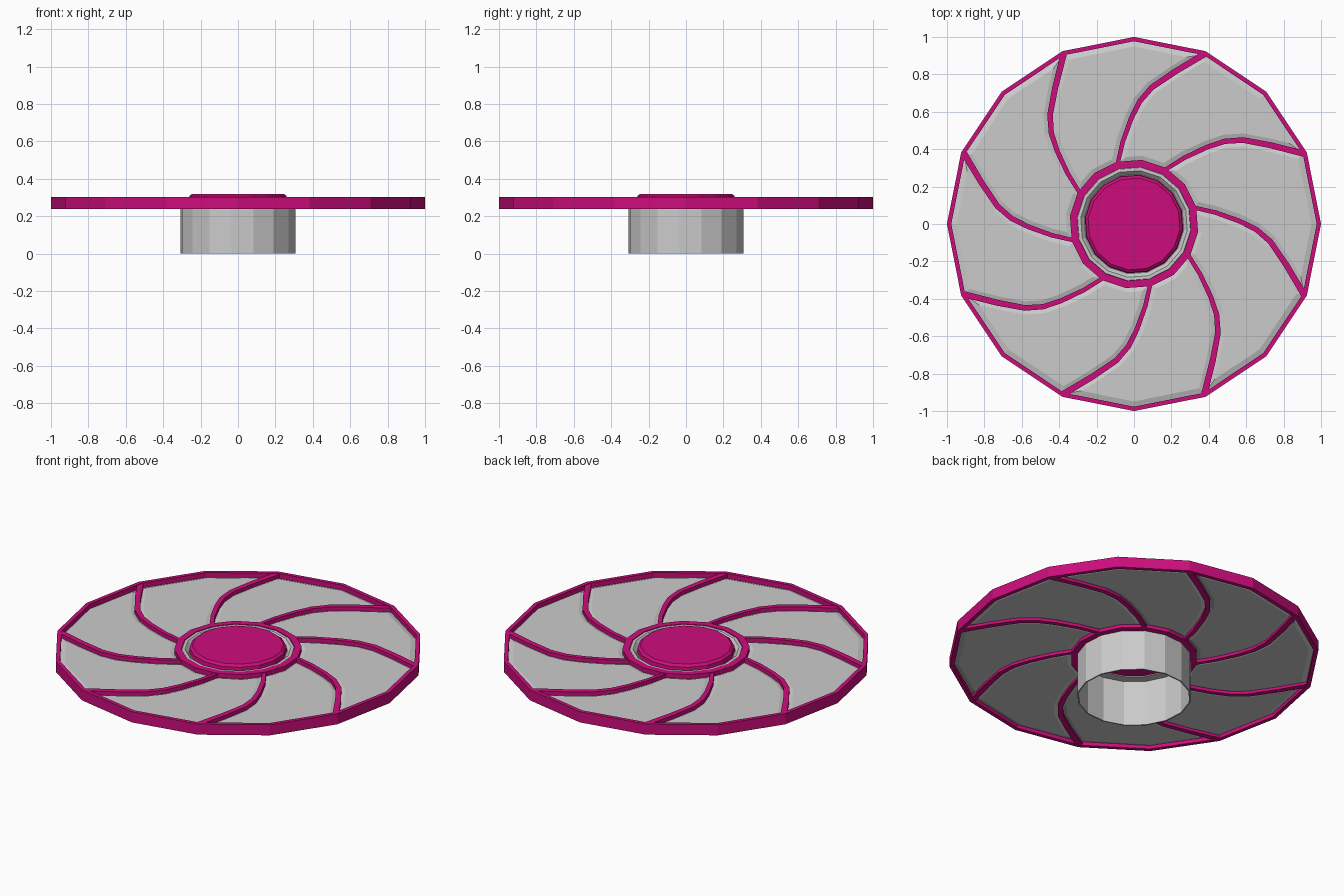
import bpy, bmesh
from math import cos, sin, pi, radians
from mathutils import Vector, Matrix

if "Cube" in bpy.data.objects:
    bpy.data.objects.remove(bpy.data.objects["Cube"])

SIDES, BLADES = 16, 8
TWIST = radians(-7)          # hub facets are turned slightly against the rim

pink = bpy.data.materials.new("pink")
pink.diffuse_color = (0.60, 0.004, 0.20, 1)
pink.use_nodes = True
pink.node_tree.nodes["Principled BSDF"].inputs["Base Color"].default_value = pink.diffuse_color


def finish(name, bm, mat=None):
    bmesh.ops.recalc_face_normals(bm, faces=bm.faces)
    me = bpy.data.meshes.new(name)
    bm.to_mesh(me)
    bm.free()
    if mat:
        me.materials.append(mat)
    ob = bpy.data.objects.new(name, me)
    bpy.context.collection.objects.link(ob)
    return ob


def lathe(name, profile, offset=0.0, mat=None, loop=True):
    """Revolve (r, z) points; a loop profile gives a ring, otherwise the ends are capped."""
    bm = bmesh.new()
    rings = []
    for r, z in profile:
        angles = [offset + 2 * pi * i / SIDES for i in range(SIDES)]
        rings.append([bm.verts.new((r * cos(a), r * sin(a), z)) for a in angles])
    pairs = list(zip(rings, rings[1:]))
    if loop:
        pairs.append((rings[-1], rings[0]))
    for a, b in pairs:
        for i in range(SIDES):
            j = (i + 1) % SIDES
            bm.faces.new((a[i], a[j], b[j], b[i]))
    if not loop:
        bm.faces.new(rings[0])
        bm.faces.new(rings[-1])
    return finish(name, bm, mat)


def turned(points, k):
    rot = Matrix.Rotation(2 * pi * k / BLADES, 2)
    return [rot @ Vector(p) for p in points]


def polar(r, deg):
    return Vector((r * cos(radians(deg)), r * sin(radians(deg))))


# Curved line followed by each rib, from hub to rim
PATH = [(-0.088, 0.32), (-0.06, 0.44), (-0.015, 0.565), (0.03, 0.655),
        (0.095, 0.73), (0.22, 0.815), (0.376, 0.908)]
WIDTHS = [0.011, 0.012, 0.013, 0.014, 0.015, 0.016, 0.017]

# Outer rim and the ring around the hub
lathe("outer_rim", [(1.0, 0.24), (1.0, 0.303), (0.977, 0.303), (0.977, 0.24)], 0, pink)
lathe("inner_ring", [(0.345, 0.24), (0.345, 0.303), (0.306, 0.303), (0.306, 0.24)], TWIST, pink)

# Hollow hub tube with a shallow seat for the cap
lathe("hub_tube", [(0.31, 0), (0.31, 0.285), (0.304, 0.3), (0.287, 0.3), (0.268, 0.28),
                   (0.25, 0.28), (0.25, 0.27), (0.302, 0.27), (0.302, 0)], TWIST)

# Bevelled centre cap
lathe("centre_cap", [(0.258, 0.275), (0.265, 0.282), (0.262, 0.308), (0.247, 0.32)],
      TWIST, pink, loop=False)

# Curved ribs
bm = bmesh.new()
for k in range(BLADES):
    pts = turned(PATH, k)
    sections = []
    for i, p in enumerate(pts):
        d = (pts[min(i + 1, len(pts) - 1)] - pts[max(i - 1, 0)]).normalized()
        n = Vector((-d.y, d.x)) * WIDTHS[i]
        sections.append([bm.verts.new((*q, z)) for q, z in
                         ((p - n, 0.243), (p + n, 0.243), (p + n, 0.3), (p - n, 0.3))])
    for a, b in zip(sections, sections[1:]):
        for i in range(4):
            j = (i + 1) % 4
            bm.faces.new((a[i], a[j], b[j], b[i]))
    bm.faces.new(sections[0])
    bm.faces.new(sections[-1])
finish("ribs", bm, pink)

# Cushioned panels between neighbouring ribs, chamfered above and below
bm = bmesh.new()
for k in range(BLADES):
    a = 360 * k / BLADES
    outline = (turned(PATH, k) + [polar(0.985, 90 + a)]
               + turned(PATH, k + 1)[::-1] + [polar(0.332, 128 + a)])
    low = [bm.verts.new((*p, 0.264)) for p in outline]
    high = [bm.verts.new((*p, 0.272)) for p in outline]
    n = len(outline)
    for i in range(n):
        j = (i + 1) % n
        bm.faces.new((low[i], low[j], high[j], high[i]))
    caps = [bm.faces.new(high), bm.faces.new(low[::-1])]
    for f in caps:
        f.normal_update()
        up = 1 if f.normal.z > 0 else -1
        bmesh.ops.inset_region(bm, faces=[f], thickness=0.035, use_even_offset=True)
        for v in f.verts:
            v.co.z += 0.012 * up
finish("panels", bm)
